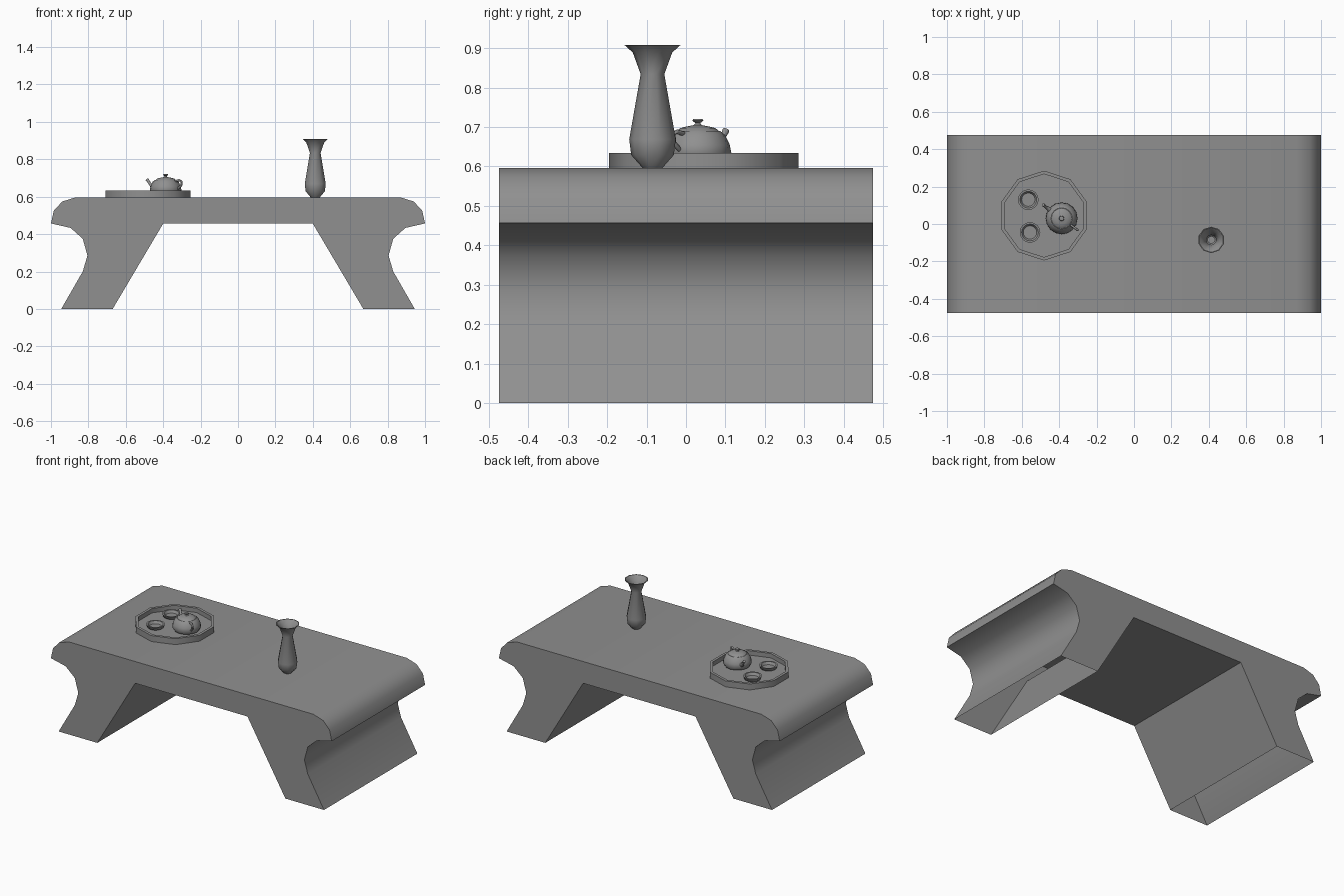
import bpy, bmesh, math
from mathutils import Vector

if "Cube" in bpy.data.objects:
    bpy.data.objects.remove(bpy.data.objects["Cube"])

# Dark grey finish shared by all parts
grey = bpy.data.materials.new("dark_grey")
grey.diffuse_color = (0.28, 0.28, 0.28, 1)
grey.use_nodes = True
grey.node_tree.nodes["Principled BSDF"].inputs["Base Color"].default_value = grey.diffuse_color


def finish(name, bm, loc=(0, 0, 0), smooth=None):
    bmesh.ops.recalc_face_normals(bm, faces=bm.faces)
    me = bpy.data.meshes.new(name)
    bm.to_mesh(me)
    bm.free()
    me.materials.append(grey)
    ob = bpy.data.objects.new(name, me)
    bpy.context.collection.objects.link(ob)
    ob.location = loc
    if smooth:
        bpy.ops.object.select_all(action='DESELECT')
        ob.select_set(True)
        bpy.context.view_layer.objects.active = ob
        bpy.ops.object.shade_smooth_by_angle(angle=math.radians(smooth))
    return ob


def skin(bm, rings):
    # Join closed rings of points and cap both ends
    loops = [[bm.verts.new(p) for p in ring] for ring in rings]
    n = len(loops[0])
    for a, b in zip(loops, loops[1:]):
        for i in range(n):
            j = (i + 1) % n
            bm.faces.new((a[i], a[j], b[j], b[i]))
    bm.faces.new(loops[0])
    bm.faces.new(loops[-1])


def lathe(name, profile, sides, loc, smooth=None):
    bm = bmesh.new()
    rings = []
    for r, z in profile:
        angles = [math.pi / 2 + 2 * math.pi * i / sides for i in range(sides)]
        rings.append([(r * math.cos(a), r * math.sin(a), z) for a in angles])
    skin(bm, rings)
    return finish(name, bm, loc, smooth)


def tube(name, path, heading, loc, sides=8):
    # path: (outward distance, height, radius) in the vertical plane of heading
    out = Vector((math.cos(heading), math.sin(heading), 0))
    side = Vector((-out.y, out.x, 0))
    pts = [out * u + Vector((0, 0, z)) for u, z, r in path]
    bm = bmesh.new()
    rings = []
    for i, p in enumerate(pts):
        t = (pts[min(i + 1, len(pts) - 1)] - pts[max(i - 1, 0)]).normalized()
        up = t.cross(side)
        r = path[i][2]
        rings.append([p + r * (side * math.cos(a) + up * math.sin(a))
                      for a in (2 * math.pi * k / sides for k in range(sides))])
    skin(bm, rings)
    return finish(name, bm, loc, 50)


TOP = 0.596

# Table: mirrored profile extruded across y, hollow with open feet
half = [(0.40, 0.456), (0.67, 0.0), (0.945, 0.0), (0.83, 0.2), (0.805, 0.285),
        (0.83, 0.375), (0.895, 0.433), (1.0, 0.457), (0.985, 0.525),
        (0.94, 0.574), (0.87, TOP)]
outline = half + [(-x, z) for x, z in reversed(half)]
bm = bmesh.new()
skin(bm, [[(x, y, z) for x, z in outline] for y in (-0.475, 0.475)])
bmesh.ops.recalc_face_normals(bm, faces=bm.faces)
feet = [f for f in bm.faces if all(v.co.z < 0.001 for v in f.verts)]
bmesh.ops.delete(bm, geom=feet, context='FACES')
finish("table", bm, smooth=40)

# Ten-sided tray with a raised rim
lathe("tray", [(0.24, 0), (0.24, 0.038), (0.222, 0.038), (0.222, 0.01)],
      10, (-0.481, 0.045, TOP), 40)

# Cups
for i, (x, y) in enumerate([(-0.565, 0.13), (-0.556, -0.045)]):
    lathe(f"cup_{i + 1}", [(0.034, 0), (0.048, 0.008), (0.055, 0.026),
                           (0.045, 0.026), (0.036, 0.01)],
          16, (x, y, TOP + 0.01), 40)

# Teapot
pot = (-0.387, 0.03, 0.0)
lathe("teapot_body", [(0.05, 0.606), (0.074, 0.615), (0.085, 0.635), (0.081, 0.655),
                      (0.069, 0.68), (0.057, 0.69)], 16, pot, 40)
lathe("teapot_lid", [(0.057, 0.687), (0.045, 0.697), (0.03, 0.701), (0.01, 0.705),
                     (0.006, 0.71), (0.014, 0.716), (0.012, 0.72), (0.004, 0.721)],
      16, pot, 40)
spout_dir = math.radians(144)
tube("teapot_spout", [(0.065, 0.645, 0.017), (0.09, 0.656, 0.011),
                      (0.107, 0.674, 0.007), (0.122, 0.692, 0.009)], spout_dir, pot)
tube("teapot_handle", [(0.062, 0.683, 0.006), (0.09, 0.688, 0.006),
                       (0.106, 0.682, 0.006), (0.103, 0.66, 0.006),
                       (0.076, 0.64, 0.006)], spout_dir + math.pi, pot)

# Ten-sided hollow vase
lathe("vase", [(0.025, 0), (0.054, 0.033), (0.059, 0.073), (0.03, 0.238),
               (0.05, 0.293), (0.071, 0.312), (0.066, 0.312), (0.046, 0.291),
               (0.026, 0.238), (0.053, 0.073), (0.048, 0.035), (0.02, 0.008)],
      10, (0.413, -0.085, TOP), 40)
